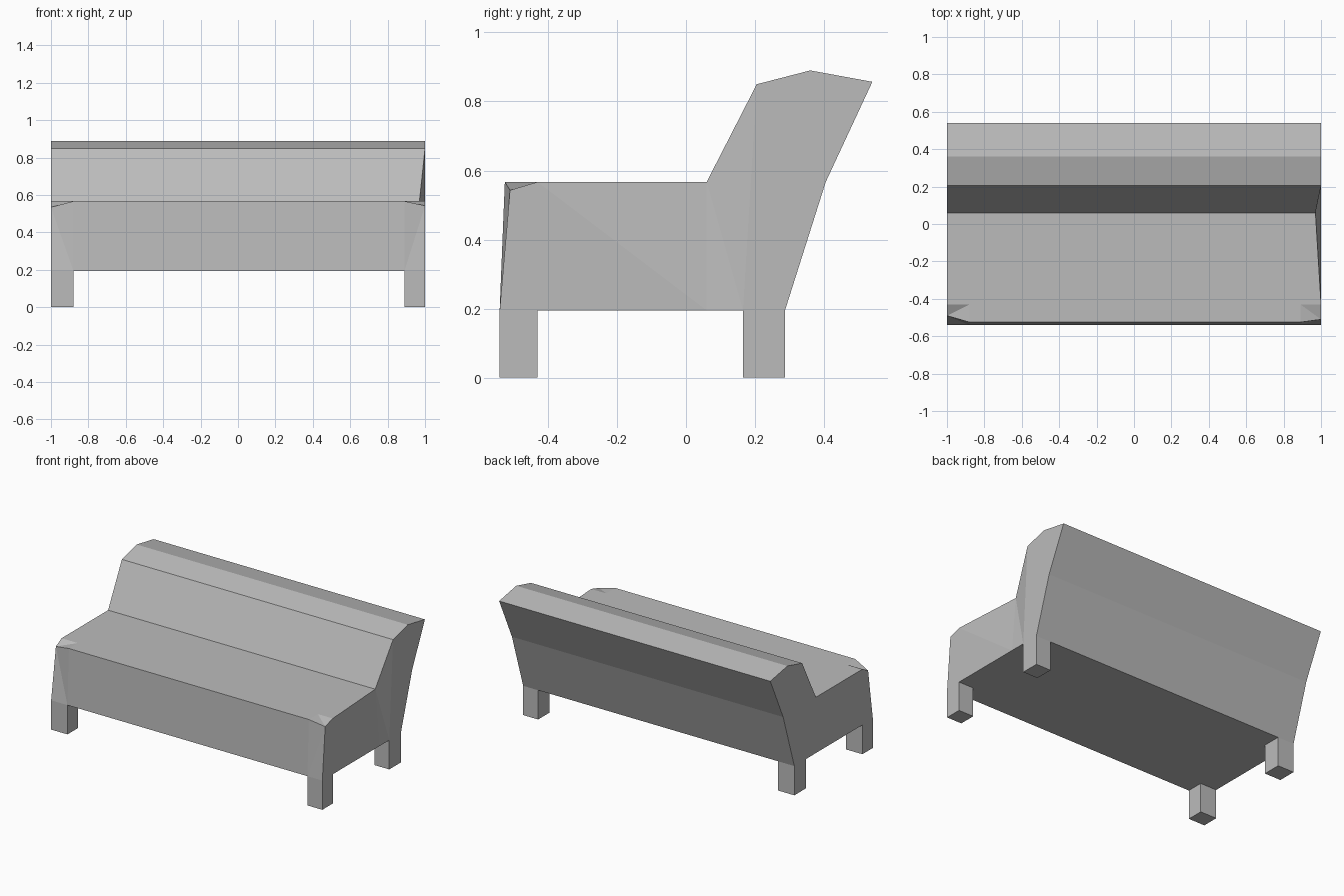
import bpy
import bmesh

cube = bpy.data.objects.get("Cube")
if cube:
    bpy.data.objects.remove(cube, do_unlink=True)

GREY = (0.5, 0.5, 0.5, 1)
mat = bpy.data.materials.new("plain grey")
mat.use_nodes = True
mat.diffuse_color = GREY
mat.node_tree.nodes["Principled BSDF"].inputs["Base Color"].default_value = GREY

FRONT, FRONT_IN, BACK_IN, BACK = -0.54, -0.43, 0.165, 0.287
LEFT_IN, RIGHT_IN = 0.89, -0.88
BASE, SEAT = 0.195, 0.567


def add_object(name, bm):
    bmesh.ops.recalc_face_normals(bm, faces=bm.faces)
    mesh = bpy.data.meshes.new(name)
    bm.to_mesh(mesh)
    bm.free()
    mesh.materials.append(mat)
    obj = bpy.data.objects.new(name, mesh)
    bpy.context.collection.objects.link(obj)
    return obj


# Side outline of the upholstered body: upper run, then the underside
top = [(FRONT, BASE), (-0.525, SEAT), (FRONT_IN, SEAT), (0.06, SEAT),
       (0.205, 0.85), (0.36, 0.89), (0.54, 0.857), (0.405, SEAT)]
under = [(BACK, BASE), (BACK_IN, BASE), (0.06, BASE), (FRONT_IN, BASE)]
outline = top + under
count = len(outline)

# Loft the outline across the width
bm = bmesh.new()
rings = [[bm.verts.new((x, y, z)) for y, z in outline]
         for x in (-1, RIGHT_IN, LEFT_IN, 1)]
for a, b in zip(rings, rings[1:]):
    for i in range(count):
        j = (i + 1) % count
        bm.faces.new((a[i], a[j], b[j], b[i]))

# End panels, split into strips at the leg lines
for ring in (rings[0], rings[-1]):
    for strip in ((0, 1, 2, 11), (11, 2, 3, 10), (10, 3, 4, 9),
                  (9, 4, 5, 8), (8, 5, 6, 7)):
        bm.faces.new([ring[i] for i in strip])

# Dropped front corners and the nipped seat corner
rings[0][1].co.yz = (-0.49, 0.535)
rings[-1][1].co.yz = (-0.51, 0.543)
rings[-1][3].co.x = 0.97
bmesh.ops.recalc_face_normals(bm, faces=bm.faces)
bmesh.ops.triangulate(bm, faces=bm.faces)
add_object("sofa_body", bm)


# Square legs
def add_leg(name, x0, x1, y0, y1):
    bm = bmesh.new()
    bmesh.ops.create_cube(bm, size=1)
    for v in bm.verts:
        v.co.x = x1 if v.co.x > 0 else x0
        v.co.y = y1 if v.co.y > 0 else y0
        v.co.z = BASE if v.co.z > 0 else 0
    add_object(name, bm)


for side, x0, x1 in (("right", -1, RIGHT_IN), ("left", LEFT_IN, 1)):
    add_leg("front_leg_" + side, x0, x1, FRONT, FRONT_IN)
    add_leg("back_leg_" + side, x0, x1, BACK_IN, BACK)
